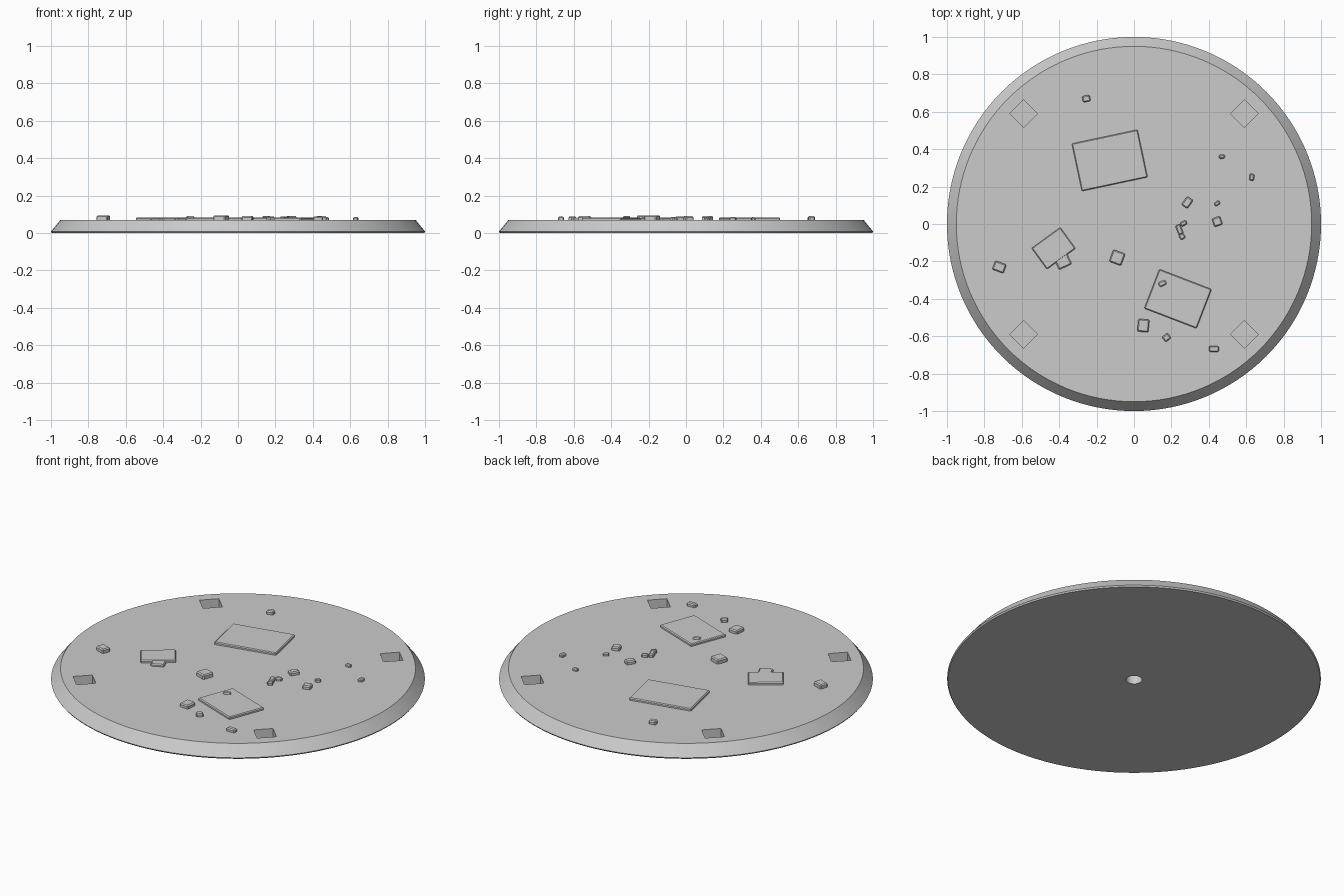
import bpy, bmesh, math
from mathutils import Matrix

if "Cube" in bpy.data.objects:
    bpy.data.objects.remove(bpy.data.objects["Cube"], do_unlink=True)

TOP = 0.07

grey = bpy.data.materials.new("plain grey")
grey.use_nodes = True
COLOUR = (0.6, 0.6, 0.6, 1)
grey.diffuse_color = COLOUR
grey.node_tree.nodes["Principled BSDF"].inputs["Base Color"].default_value = COLOUR


def make_object(name, bm):
    bmesh.ops.recalc_face_normals(bm, faces=bm.faces)
    mesh = bpy.data.meshes.new(name)
    bm.to_mesh(mesh)
    bm.free()
    mesh.materials.append(grey)
    obj = bpy.data.objects.new(name, mesh)
    bpy.context.collection.objects.link(obj)
    return obj


def box(name, x, y, width, depth, angle, low, high, bevel=0.0):
    bm = bmesh.new()
    bmesh.ops.create_cube(bm, size=1)
    bmesh.ops.scale(bm, vec=(width, depth, high - low), verts=bm.verts)
    if bevel:
        bmesh.ops.bevel(bm, geom=bm.edges[:], offset=bevel, segments=1, affect='EDGES')
    bm.transform(Matrix.Translation((x, y, (low + high) / 2))
                 @ Matrix.Rotation(math.radians(angle), 4, 'Z'))
    return make_object(name, bm)


def turned(name, profile, sides):
    # Closed solid of revolution from (radius, height) pairs
    bm = bmesh.new()
    rings = [[bm.verts.new((r * math.cos(math.tau * i / sides),
                            r * math.sin(math.tau * i / sides), z))
              for i in range(sides)] for r, z in profile]
    for a, b in zip(rings, rings[1:]):
        for i in range(sides):
            j = (i + 1) % sides
            bm.faces.new((a[i], a[j], b[j], b[i]))
    bm.faces.new(rings[0])
    bm.faces.new(rings[-1])
    return make_object(name, bm)


# Round base with a sloping rim
base = turned("round_base", [(0.995, 0), (1, 0.008), (0.95, TOP)], 128)

# Four square sockets in the top and a round one underneath
cutters = [turned("centre_socket_cutter", [(0.043, -0.02), (0.043, 0.055)], 32)]
for sx in (-1, 1):
    for sy in (-1, 1):
        cutters.append(box("square_socket_cutter", sx * 0.59, sy * 0.59,
                           0.105, 0.105, 45, 0.012, 0.1))
for cutter in cutters:
    cut = base.modifiers.new(cutter.name, 'BOOLEAN')
    cut.operation = 'DIFFERENCE'
    cut.solver = 'EXACT'
    cut.object = cutter
bpy.context.view_layer.objects.active = base
base.select_set(True)
for name in [m.name for m in base.modifiers]:
    bpy.ops.object.modifier_apply(modifier=name)
for cutter in cutters:
    bpy.data.objects.remove(cutter, do_unlink=True)
bpy.ops.object.shade_smooth_by_angle(angle=math.radians(30))

# Flat slabs: x, y, width, depth, angle
SLABS = [(-0.13, 0.34, 0.36, 0.26, 12),
         (-0.43, -0.13, 0.19, 0.14, 36),
         (0.235, -0.4, 0.3, 0.225, -21)]
for slab in SLABS:
    box("flat_slab", *slab, TOP - 0.02, 0.084, 0.005)

# Loose stones: x, y, width, depth, angle, top height
STONES = [(-0.255, 0.67, 0.042, 0.034, 10, 0.09),
          (0.47, 0.36, 0.032, 0.022, 5, 0.085),
          (0.63, 0.25, 0.026, 0.037, -5, 0.086),
          (0.285, 0.115, 0.04, 0.055, -35, 0.09),
          (0.445, 0.11, 0.032, 0.022, 35, 0.085),
          (0.445, 0.013, 0.047, 0.047, 20, 0.09),
          (0.265, 0.003, 0.036, 0.024, 25, 0.088),
          (0.243, -0.03, 0.028, 0.055, 22, 0.088),
          (0.257, -0.067, 0.03, 0.03, 40, 0.087),
          (-0.09, -0.18, 0.068, 0.068, -20, 0.095),
          (-0.72, -0.23, 0.064, 0.05, -20, 0.094),
          (-0.38, -0.2, 0.075, 0.065, 25, 0.083),
          (0.152, -0.318, 0.042, 0.027, 25, 0.092),
          (0.05, -0.543, 0.06, 0.068, -5, 0.09),
          (0.174, -0.607, 0.038, 0.034, 40, 0.088),
          (0.427, -0.668, 0.054, 0.032, 0, 0.088)]
for x, y, width, depth, angle, high in STONES:
    box("loose_stone", x, y, width, depth, angle, TOP - 0.02, high, 0.006)
